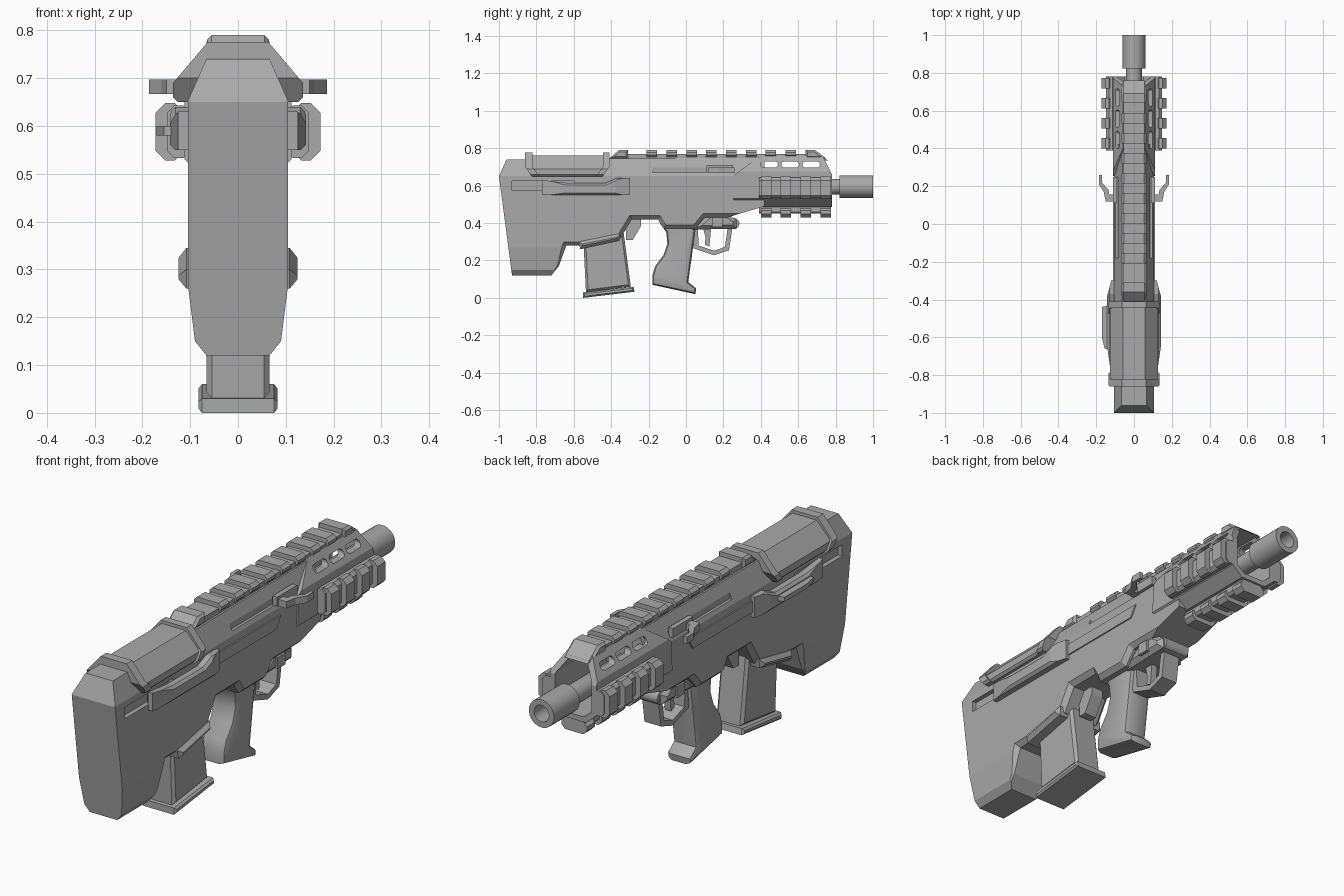
import bpy, bmesh
from math import radians, cos, sin, pi

cube = bpy.data.objects.get("Cube")
if cube:
    bpy.data.objects.remove(cube)

shade = (.4, .4, .4, 1)
grey = bpy.data.materials.new("matte_grey")
grey.use_nodes = True
grey.diffuse_color = shade
grey.node_tree.nodes["Principled BSDF"].inputs["Base Color"].default_value = shade

PLACE = {
    "x": lambda a, b, depth: (depth, a, b),
    "y": lambda a, b, depth: (a, depth, b),
    "z": lambda a, b, depth: (a, b, depth),
}


def prism(name, points, axis, start, end, chamfer=0, rule=None, segments=1):
    """Extrude a flat outline along an axis, optionally chamfering its rim."""
    bm = bmesh.new()
    near, far = [[bm.verts.new(PLACE[axis](a, b, depth)) for a, b in points]
                 for depth in (start, end)]
    caps = [bm.faces.new(near), bm.faces.new(far)]
    for i in range(len(points)):
        bm.faces.new((near[i - 1], near[i], far[i], far[i - 1]))
    bmesh.ops.recalc_face_normals(bm, faces=bm.faces)
    if chamfer:
        rim = [edge for face in caps for edge in face.edges
               if rule is None or all(rule(vert.co) for vert in edge.verts)]
        bmesh.ops.bevel(bm, geom=rim, offset=chamfer, segments=segments,
                        profile=.5, affect="EDGES")
    mesh = bpy.data.meshes.new(name)
    bm.to_mesh(mesh)
    bm.free()
    mesh.materials.append(grey)
    obj = bpy.data.objects.new(name, mesh)
    bpy.context.collection.objects.link(obj)
    return obj


def slab(name, points, half, chamfer=0, rule=None, segments=1):
    """Side outline given equal thickness either side of the centre plane."""
    return prism(name, points, "x", -half, half, chamfer, rule, segments)


def box(name, x, y, z):
    corners = [(x[0], y[0]), (x[1], y[0]), (x[1], y[1]), (x[0], y[1])]
    return prism(name, corners, "z", z[0], z[1])


def combine(obj, tool, operation="DIFFERENCE"):
    """Apply a boolean and discard the cutter."""
    modifier = obj.modifiers.new("cut", "BOOLEAN")
    modifier.operation, modifier.object, modifier.solver = operation, tool, "EXACT"
    graph = bpy.context.evaluated_depsgraph_get()
    result = bpy.data.meshes.new_from_object(obj.evaluated_get(graph))
    obj.modifiers.clear()
    obj.data = result
    bpy.data.objects.remove(tool)


def trim(obj, points, axis="y"):
    """Keep only what lies inside a cross-section swept along an axis."""
    combine(obj, prism("section", points, axis, -1, 1), "INTERSECT")


def circle(y, z, radius, sides=24, stretch=0):
    """Round outline, pulled apart along its first coordinate if stretched."""
    turns = [2 * pi * (i + .5) / sides for i in range(sides)]
    return [(y + radius * cos(t) + (stretch if cos(t) > 0 else -stretch), z + radius * sin(t))
            for t in turns]


def both(half):
    """Complete a symmetrical outline from its positive half."""
    return half + [(-a, b) for a, b in reversed(half)]


def octagon(half, low, high, cut):
    return both([(half - cut, low), (half, low + cut), (half, high - cut), (half - cut, high)])


def shift(points, across, up=0):
    return [(a + across, b + up) for a, b in points]


def side_range(side, inner, outer):
    return sorted((side * inner, side * outer))


def smooth(obj):
    bpy.ops.object.select_all(action="DESELECT")
    obj.select_set(True)
    bpy.context.view_layer.objects.active = obj
    bpy.ops.object.shade_smooth_by_angle(angle=radians(35))


BODY_HALF = .105
BORE_HEIGHT = .595
SIDES = (1, -1)
pitch = .106
tooth_length = .056

# Main body: side outline with chamfered underside, trimmed by a cross-section
body = slab("body", [
    (-1, .65), (-.96, .74), (.42, .75), (.42, .49), (.22, .43),
    (.1, .43), (.05, .37), (-.12, .37), (-.15, .42), (-.29, .42),
    (-.35, .32), (-.56, .28), (-.64, .28), (-.68, .17), (-.72, .12), (-.93, .12)],
    BODY_HALF, .02, lambda co: co.z < .5 and co.y < .4)
trim(body, both([(.05, .1), (.09, .15), (.115, .35), (.115, .63), (.05, .776)]))

# Recessed slots in both flanks
for side in SIDES:
    depth = side_range(side, .085, .14)
    combine(body, box("slot", depth, (-.93, -.6), (.575, .625)))
    combine(body, box("slot", depth, (-.18, .25), (.67, .7)))

# Handguard shell, hollow at the front, with three rounded vents per side
guard = slab("handguard", [(.26, .66), (.4, .76), (.73, .76), (.78, .66), (.78, .487),
                           (.39, .487), (.25, .445)], .13)
trim(guard, both([(.06, .43), (.06, .485), (.112, .53), (.112, .675), (.052, .77)]))
combine(guard, prism("cavity", both([(.05, .51), (.088, .54), (.088, .665), (.042, .735)]),
                     "y", .38, 1))
for i in range(3):
    vent = circle(.445 + i * pitch * 1.06, .713, .017, 12, .03)
    combine(guard, slab("vent", vent, .2))
combine(guard, box("muzzle_notch", (-.042, .042), (.72, .9), (.6, .9)))

# Barrel and muzzle device
smooth(prism("barrel", circle(0, BORE_HEIGHT, .042), "y", .35, .9))
muzzle = prism("muzzle", circle(0, BORE_HEIGHT, .061), "y", .822, 1)
combine(muzzle, prism("bore", circle(0, BORE_HEIGHT, .036), "y", .9, 1.1))
smooth(muzzle)

# Top rail with ramped ends and cross teeth
slab("top_rail_base", [(-.42, .735), (-.37, .77), (.69, .77), (.76, .735)], .055)
slab("top_rail_rear_ramp", [(-.41, .745), (-.36, .79), (-.31, .79), (-.31, .745)], .065, .01)
slab("top_rail_front_ramp", [(.64, .745), (.64, .79), (.69, .79), (.75, .745)], .065, .01)
for i in range(8):
    start = -.21 + i * pitch
    prism("top_rail_tooth", octagon(.066, .75, .79, .014), "y", start, start + tooth_length)

# Side and lower accessory rails
rail = octagon(.024, -.055, .055, .015)
rail_tooth = octagon(.03, -.06, .06, .02)
starts = [.4 + i * pitch for i in range(4)]
for side in SIDES:
    prism("side_rail", shift(rail, side * .124, .588), "y", .39, .78)
    for start in starts:
        prism("side_rail_tooth", shift(rail_tooth, side * .142, .588),
              "y", start, start + tooth_length)
prism("lower_rail", octagon(.05, .45, .5, .01), "y", .39, .77)
for start in starts:
    prism("lower_rail_tooth", octagon(.062, .43, .485, .018), "y", start, start + tooth_length)


# Cheek rest with a raised band at each end
def hood(width, top):
    """Arched cross-section of the cheek rest."""
    return both([(width - .01, .65), (width, .66), (width, .69), (width / 2 - .005, top)])


def band(name, outer, inner):
    """Swept strip that leans inward toward its lower end."""
    lean = .05 if outer < inner else -.05
    strip = slab(name, [(outer, .8), (outer, .7), (outer + lean, .63),
                        (inner + lean, .63), (inner, .7), (inner, .8)], .2)
    trim(strip, hood(.136, .776))


rest = slab("cheek_rest", [(-.84, .8), (-.84, .7), (-.79, .64), (-.48, .64),
                           (-.43, .7), (-.43, .8)], .2)
trim(rest, hood(.127, .762))
band("cheek_rear_band", -.86, -.82)
band("cheek_front_band", -.41, -.445)

# Ejection covers, flank strips and charging handles on both sides
cover = [(-.77, .55), (-.3, .55), (-.3, .64), (-.37, .64), (-.43, .615), (-.64, .615), (-.77, .63)]
cover_plan = both([(.125, -.77), (.142, -.65), (.142, -.38), (.118, -.29)])
handle = [(.09, .12), (.15, .12), (.16, .17), (.186, .21), (.186, .26),
          (.17, .26), (.17, .22), (.135, .18), (.13, .155), (.09, .155)]
strip = [(-.31, .57), (.11, .57), (.14, .62), (-.31, .62)]
for side in SIDES:
    shell = prism("ejection_cover", cover, "x", *side_range(side, .09, .145), .014)
    trim(shell, cover_plan, "z")
    prism("flank_strip", strip, "x", *side_range(side, .1, .111))
    prism("charging_handle", [(side * a, b) for a, b in handle], "z", .667, .697)
    box("slot_plate", side_range(side, .09, .112), (.11, .25), (.67, .71))
prism("cover_latch", [(-.1, -.67), (-.155, -.66), (-.17, -.6), (-.17, -.44), (-.1, -.42)],
      "z", .58, .6)

# Magazine, floor plate and flared well lip
slab("magazine", [(-.55, .34), (-.535, .03), (-.295, .06), (-.335, .36)], .066, .012)
slab("magazine_floor", [(-.55, 0), (-.275, .033), (-.28, .06), (-.55, .03)], .083, .008)
slab("magazine_lip", [(-.575, .3), (-.565, .26), (-.355, .305), (-.35, .345)], .124, .016)
slab("magazine_release", [(-.325, .43), (-.32, .31), (-.285, .31), (-.24, .385), (-.24, .43)], .03)

# Pistol grip with foot
grip = slab("grip", [(-.14, .4), (-.105, .35), (-.1, .29), (-.12, .23), (-.165, .17),
                     (-.18, .12), (-.18, .07), (.05, .02), (.055, .05),
                     (.012, .085), (.035, .25), (.055, .4)], .06, .024, segments=2)
smooth(grip)

# Trigger group: housing, open guard, trigger, selector and front pin
slab("trigger_housing", [(.03, .365), (.27, .37), (.27, .415), (.21, .46), (.13, .455)], .085, .02)
loop = [(.035, .39), (.04, .265), (.15, .228), (.23, .255), (.25, .39)]
opening = [(.145 + (a - .145) * .74, .32 + (b - .32) * .74) for a, b in loop]
trigger_guard = slab("trigger_guard", loop, .04)
combine(trigger_guard, slab("opening", opening, .2))
slab("trigger", [(.09, .38), (.105, .32), (.1, .285), (.125, .275), (.135, .38)], .015)
for side in SIDES:
    box("selector_plate", side_range(side, .08, .094), (.14, .195), (.38, .43))
smooth(slab("front_pin", circle(.255, .397, .03), .06))
